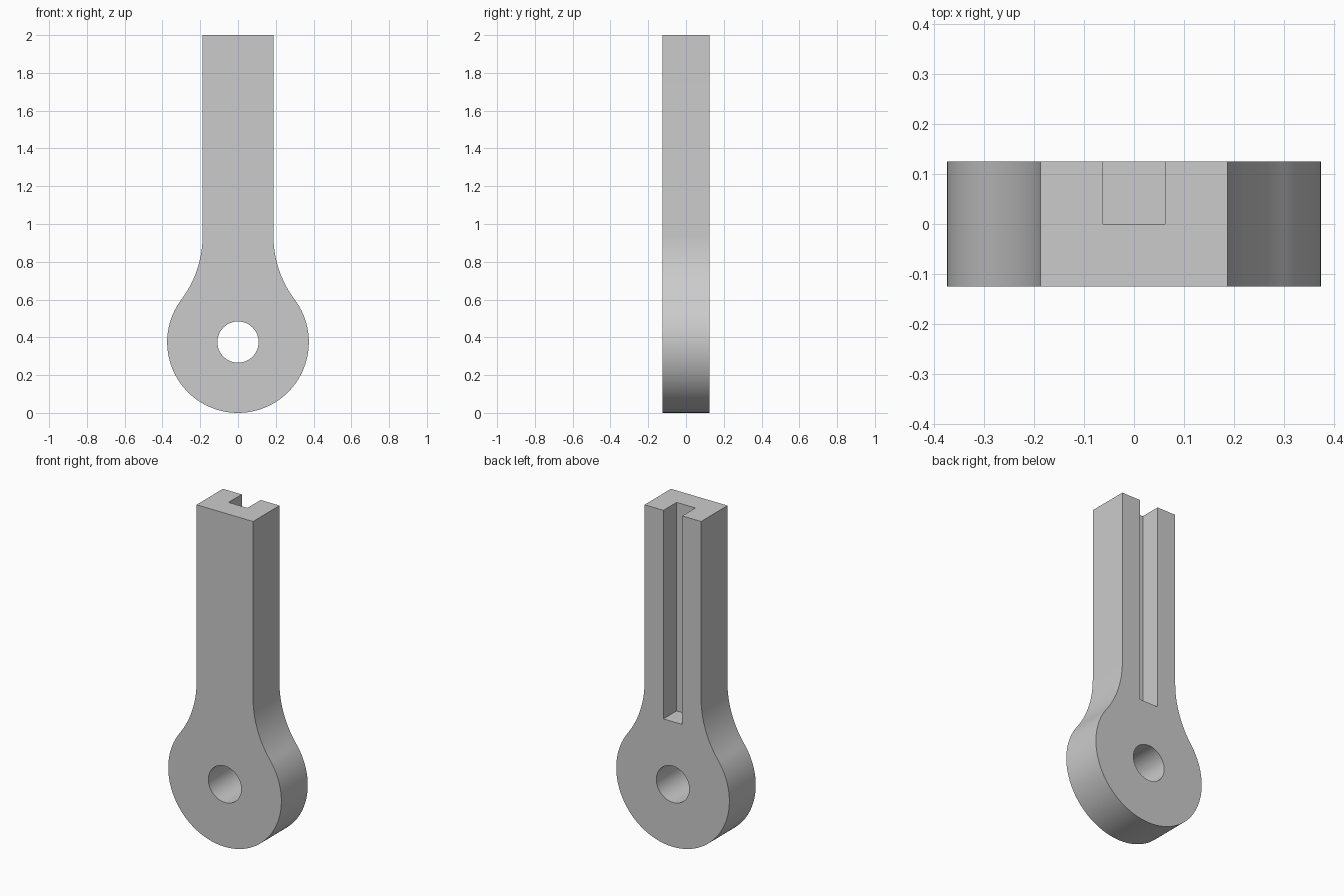
import bpy
import bmesh
from math import sin, cos, pi, asin

cube = bpy.data.objects.get("Cube")
if cube:
    bpy.data.objects.remove(cube, do_unlink=True)

EYE_R = 0.375        # outer radius of the eye, also its centre height
SHANK = EYE_R / 2    # half width of the shank
FILLET = 0.5625      # concave blend radius
FILLET_Z = 0.9375    # height where the blend meets the shank
DEPTH = 0.125        # half thickness
HOLE_R = 0.109

grey = bpy.data.materials.new("plain grey")
grey.use_nodes = True
colour = (0.6, 0.6, 0.6, 1)
grey.diffuse_color = colour
grey.node_tree.nodes["Principled BSDF"].inputs["Base Color"].default_value = colour


def arc(cx, cz, r, start, end, steps):
    """Points on an arc in the x-z plane."""
    angles = [start + (end - start) * i / steps for i in range(steps + 1)]
    return [(cx + r * cos(a), cz + r * sin(a)) for a in angles]


def prism(name, outline, y0, y1):
    """Extrude an x-z outline from y0 to y1."""
    bm = bmesh.new()
    face = bm.faces.new([bm.verts.new((x, y0, z)) for x, z in outline])
    new = bmesh.ops.extrude_face_region(bm, geom=[face])["geom"]
    verts = [v for v in new if isinstance(v, bmesh.types.BMVert)]
    bmesh.ops.translate(bm, verts=verts, vec=(0, y1 - y0, 0))
    bmesh.ops.recalc_face_normals(bm, faces=bm.faces)
    mesh = bpy.data.meshes.new(name)
    bm.to_mesh(mesh)
    bm.free()
    mesh.materials.append(grey)
    obj = bpy.data.objects.new(name, mesh)
    bpy.context.collection.objects.link(obj)
    return obj


# Right half of the outline: round eye, concave blend, straight shank
tangent = asin((FILLET_Z - EYE_R) / (EYE_R + FILLET))
half = arc(0, EYE_R, EYE_R, -pi / 2, tangent, 56)
half += arc(SHANK + FILLET, FILLET_Z, FILLET, pi + tangent, pi, 20)[1:]
half.append((SHANK, 2))
mirrored = [(-x, z) for x, z in reversed(half[1:])]
rod = prism("eye_rod", half + mirrored, -DEPTH, DEPTH)

# Cutters: through hole in the eye and slot down the back of the shank
hole = prism("hole_cutter", arc(0, EYE_R, HOLE_R, 0, 2 * pi, 64)[:-1], -0.3, 0.3)
w = 0.0625
slot = prism("slot_cutter", [(-w, 0.75), (w, 0.75), (w, 2.2), (-w, 2.2)], 0, 0.3)

bpy.ops.object.select_all(action="DESELECT")
rod.select_set(True)
bpy.context.view_layer.objects.active = rod
for cutter in (hole, slot):
    cutter.hide_render = True
    mod = rod.modifiers.new(cutter.name, "BOOLEAN")
    mod.operation = "DIFFERENCE"
    mod.solver = "EXACT"
    mod.object = cutter
    bpy.ops.object.modifier_apply(modifier=mod.name)
    bpy.data.objects.remove(cutter, do_unlink=True)

bpy.ops.object.shade_smooth_by_angle(angle=pi / 6)
